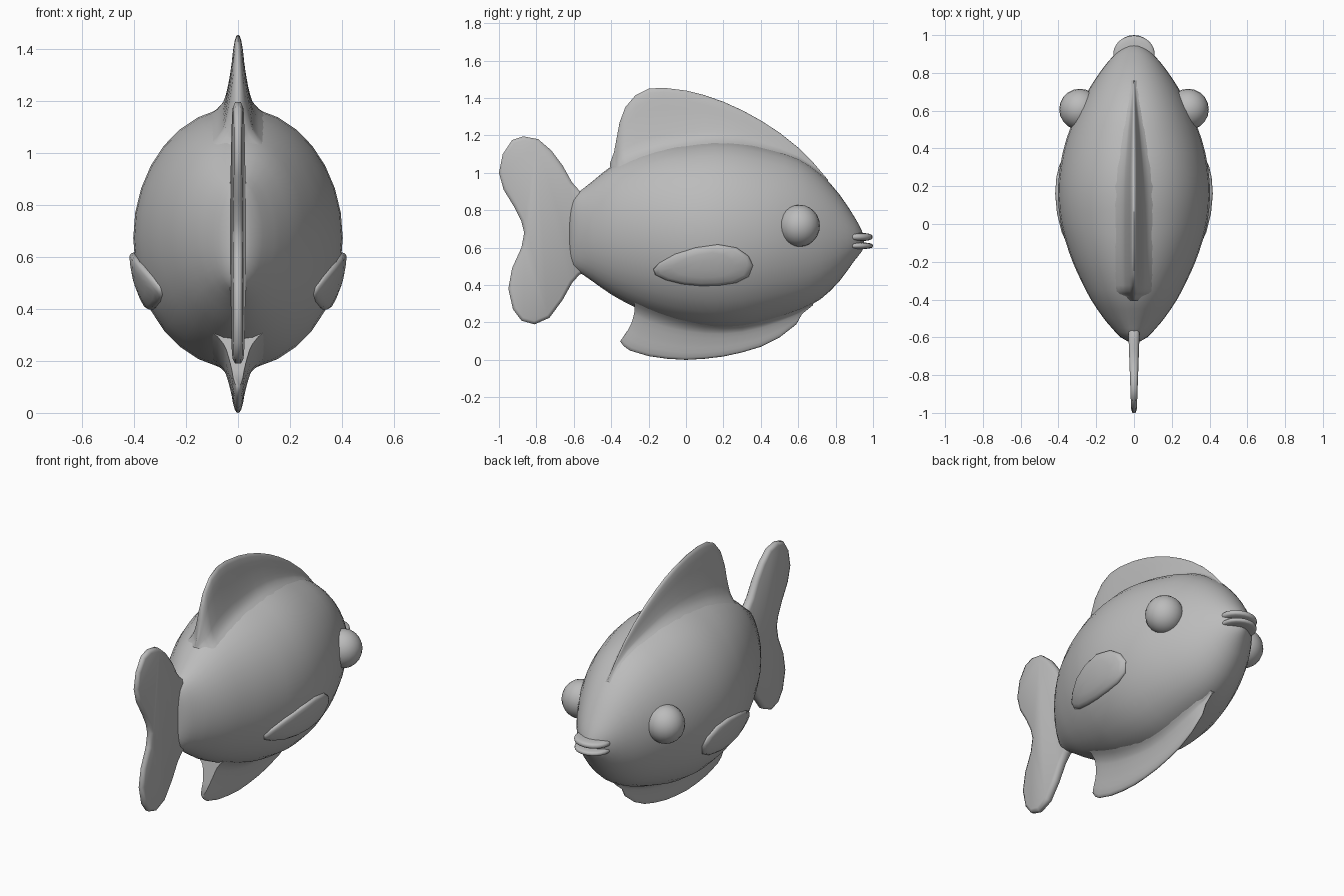
import bpy, bmesh, math

if "Cube" in bpy.data.objects:
    bpy.data.objects.remove(bpy.data.objects["Cube"])

grey = bpy.data.materials.new("plain grey")
grey.diffuse_color = (0.5, 0.5, 0.5, 1)
grey.use_nodes = True
grey.node_tree.nodes["Principled BSDF"].inputs["Base Color"].default_value = grey.diffuse_color


def finish(name, bm, angle=50):
    bmesh.ops.recalc_face_normals(bm, faces=bm.faces)
    me = bpy.data.meshes.new(name)
    bm.to_mesh(me)
    bm.free()
    ob = bpy.data.objects.new(name, me)
    bpy.context.collection.objects.link(ob)
    me.materials.append(grey)
    bpy.ops.object.select_all(action='DESELECT')
    ob.select_set(True)
    bpy.context.view_layer.objects.active = ob
    bpy.ops.object.shade_smooth_by_angle(angle=math.radians(angle))
    return ob


def loft(bm, sections):
    rings = [[bm.verts.new(p) for p in s] for s in sections]
    n = len(rings[0])
    for a, b in zip(rings, rings[1:]):
        for i in range(n):
            j = (i + 1) % n
            bm.faces.new((a[i], a[j], b[j], b[i]))
    bm.faces.new(rings[0])
    bm.faces.new(rings[-1])


# Body stations: y, top, bottom, half width
BODY = [(-.625, .80, .545, .025), (-.6, .87, .49, .07), (-.55, .915, .455, .118),
        (-.5, .955, .42, .16), (-.4, 1.035, .35, .228), (-.3, 1.085, .295, .28),
        (-.2, 1.12, .25, .325), (-.1, 1.145, .215, .36), (0, 1.16, .19, .387),
        (.15, 1.175, .17, .403), (.3, 1.165, .175, .392), (.45, 1.13, .21, .358),
        (.6, 1.08, .26, .298), (.72, .995, .325, .235), (.82, .885, .42, .168),
        (.9, .765, .53, .1), (.94, .69, .58, .045), (.952, .65, .61, .012)]


def slope(i, k):
    a, b = BODY[max(i - 1, 0)], BODY[min(i + 1, len(BODY) - 1)]
    return (b[k] - a[k]) / (b[0] - a[0])


def station(y):
    """Smoothly interpolated top, bottom and half width at y."""
    i = max(j for j in range(len(BODY) - 1) if j == 0 or BODY[j][0] <= y)
    a, b = BODY[i], BODY[i + 1]
    d = b[0] - a[0]
    t = (y - a[0]) / d
    return [(2 * t**3 - 3 * t * t + 1) * a[k] + (3 * t * t - 2 * t**3) * b[k]
            + d * ((t**3 - 2 * t * t + t) * slope(i, k) + (t**3 - t * t) * slope(i + 1, k))
            for k in (1, 2, 3)]


def body_x(y, z):
    top, bot, w = station(y)
    u = (z - (top + bot) / 2) / ((top - bot) / 2)
    return w * math.sqrt(max(0, 1 - u * u))


bm = bmesh.new()
N = 32
secs = []
for a, b in zip(BODY, BODY[1:] + [None]):
    for y in ([a[0], (a[0] + b[0]) / 2] if b else [a[0]]):
        t, u, w = station(y)
        secs.append([(w * math.sin(2 * math.pi * i / N), y,
                      (t + u) / 2 + (t - u) / 2 * math.cos(2 * math.pi * i / N))
                     for i in range(N)])
loft(bm, secs)
finish("body", bm)


# Back and belly fins: wedges whose feet fillet onto the body surface
def ridge(name, tips, s):
    bm = bmesh.new()
    secs = []
    for y, z, yb in tips:
        top, bot, w = station(yb)
        mid, half = (top + bot) / 2, (top - bot) / 2
        z0 = mid + s * half
        h = max(.006, s * (z - z0))
        foot = min(.11, .5 * h + .015, .6 * w)
        k = foot / .11

        def surf(x):
            return mid + s * half * math.sqrt(1 - (x / w) ** 2)
        side = [(foot, yb, surf(foot) - s * .006),
                (.08 * k, yb, surf(.08 * k) + s * .005 * k),
                (.057 * k, yb, z0 + s * min(.022 * k, .1 * h))]
        for t in (.2, .35, .5, .65, .8, .93, .985):
            x = (.016 + .045 * (1 - t) ** 1.6) * k
            x *= 1 if t < .9 else .75 if t < .95 else .4
            side.append((x, yb + (y - yb) * t * t, z0 + s * h * t))
        secs.append(side + [(0, y, z0 + s * h)] + [(-a, b, c) for a, b, c in reversed(side)])
    loft(bm, secs)
    finish(name, bm, 60)


back = [(-.405, 1.055), (-.385, 1.11), (-.37, 1.19), (-.355, 1.27), (-.325, 1.35),
        (-.27, 1.415), (-.2, 1.45), (-.12, 1.455), (0, 1.44), (.1, 1.415), (.2, 1.38),
        (.3, 1.335), (.4, 1.28), (.5, 1.215), (.6, 1.135), (.68, 1.055), (.76, .96)]
ridge("back_fin", [(y, z, y) for y, z in back], 1)
belly = [(.68, .295, .68), (.62, .245, .62), (.59, .19, .59), (.5, .12, .5), (.4, .07, .4),
         (.3, .04, .3), (.2, .018, .2), (.1, .006, .1), (0, 0, 0), (-.1, .006, -.09),
         (-.2, .02, -.17), (-.3, .05, -.22), (-.335, .075, -.25), (-.352, .1, -.275)]
ridge("belly_fin", belly, -1)

# Tail fin: rounded plate, thinner towards the rear
tail = [(-.52, .88), (-.57, .905), (-.61, .95), (-.66, 1.04), (-.72, 1.12), (-.79, 1.18),
        (-.87, 1.195), (-.93, 1.175), (-.98, 1.1), (-1, 1.0), (-.975, .91), (-.92, .82),
        (-.88, .74), (-.865, .68), (-.88, .6), (-.93, .49), (-.95, .38), (-.925, .27),
        (-.88, .21), (-.81, .19), (-.73, .225), (-.66, .32), (-.61, .41), (-.57, .455),
        (-.52, .48)]
bm = bmesh.new()
for s in (-1, 1):
    face = bm.faces.new([bm.verts.new((0, y, z)) for y, z in tail])
    for step, x in ((.005, .011), (.018, .02)):
        bmesh.ops.inset_region(bm, faces=[face], thickness=step,
                               use_even_offset=True, use_boundary=True)
        for v in face.verts:
            v.co.x = s * x * (1 + 1.8 * (v.co.y + .85))
bmesh.ops.remove_doubles(bm, verts=bm.verts, dist=.0005)
finish("tail_fin", bm, 70)

# Side fins: padded plates hugging the flanks
side = [(.17, .617), (.27, .6), (.335, .555), (.358, .505), (.335, .445), (.27, .412),
        (.18, .398), (.08, .395), (-.02, .405), (-.11, .427), (-.165, .455), (-.175, .485),
        (-.14, .52), (-.06, .565), (.05, .6)]
for s, label in ((1, "right"), (-1, "left")):
    bm = bmesh.new()
    secs = []
    for k, lift in ((.95, -.015), (1, .001), (.97, .011), (.88, .018), (.6, .021), (.25, .022)):
        pts = [(.09 + (y - .09) * k, .505 + (z - .505) * k) for y, z in side]
        secs.append([(s * (body_x(y, z) + lift), y, z) for y, z in pts])
    loft(bm, secs)
    finish("side_fin_" + label, bm, 70)


def ball(name, loc, size, segs, rings, power=1):
    bm = bmesh.new()
    bmesh.ops.create_uvsphere(bm, u_segments=segs, v_segments=rings, radius=1)
    for v in bm.verts:
        v.co.z = math.copysign(abs(v.co.z) ** power, v.co.z)
        v.co = [c + r * p for c, r, p in zip(loc, size, v.co)]
    finish(name, bm, 60)


# Eyes and plump lips
for s, label in ((1, "right"), (-1, "left")):
    ball("eye_" + label, (s * .287, .607, .717), (.109, .109, .112), 20, 12)
ball("upper_lip", (0, .9, .657), (.11, .098, .023), 24, 14, .55)
ball("lower_lip", (0, .9, .61), (.106, .1, .019), 24, 14, .55)
